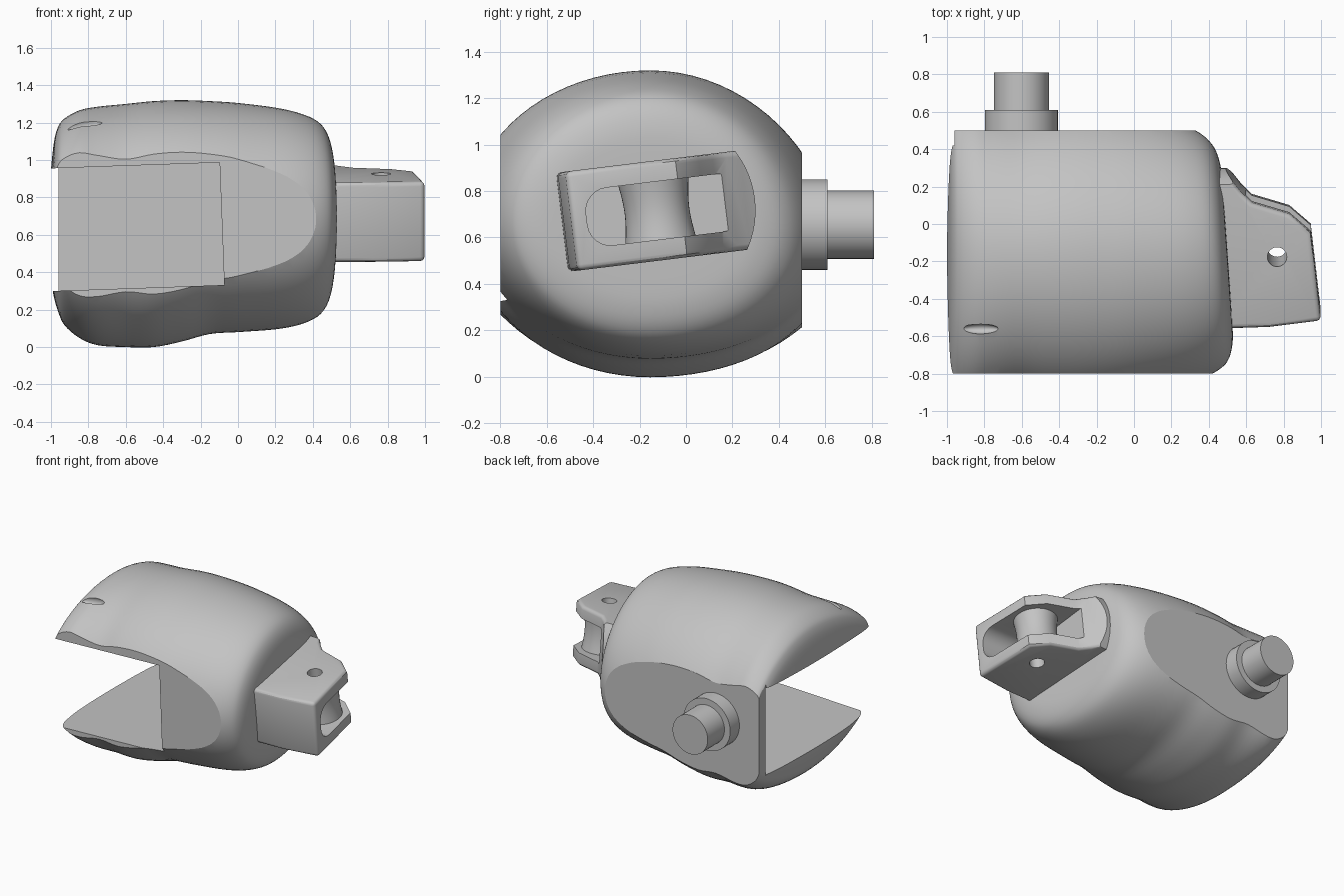
import bpy, bmesh, math
from mathutils import Matrix, Vector

cube = bpy.data.objects.get("Cube")
if cube:
    bpy.data.objects.remove(cube, do_unlink=True)

grey = bpy.data.materials.new("plain_grey")
grey.use_nodes = True
grey.diffuse_color = (0.55, 0.55, 0.55, 1)
grey.node_tree.nodes["Principled BSDF"].inputs["Base Color"].default_value = (0.55, 0.55, 0.55, 1)


def finish(name, bm):
    bmesh.ops.recalc_face_normals(bm, faces=bm.faces)
    mesh = bpy.data.meshes.new(name)
    bm.to_mesh(mesh)
    bm.free()
    mesh.materials.append(grey)
    ob = bpy.data.objects.new(name, mesh)
    bpy.context.collection.objects.link(ob)
    return ob


def skin(name, rings):
    """Join closed rings of points into a capped solid."""
    bm = bmesh.new()
    loops = [[bm.verts.new(p) for p in ring] for ring in rings]
    n = len(loops[0])
    for a, b in zip(loops, loops[1:]):
        for i in range(n):
            j = (i + 1) % n
            bm.faces.new((a[i], a[j], b[j], b[i]))
    bm.faces.new(loops[0])
    bm.faces.new(loops[-1])
    return finish(name, bm)


def prism(name, outline, lo, hi, axis="z"):
    place = {"x": lambda u, v, w: (w, u, v), "z": lambda u, v, w: (u, v, w)}[axis]
    return skin(name, [[place(u, v, w) for u, v in outline] for w in (lo, hi)])


def block(name, x0, x1, y0, y1, z0, z1):
    return prism(name, [(x0, y0), (x1, y0), (x1, y1), (x0, y1)], z0, z1)


def lathe(name, profile, matrix, seg=48):
    """Turn (radius, height) pairs about the local z axis."""
    turn = [2 * math.pi * i / seg for i in range(seg)]
    return skin(name, [[matrix @ Vector((r * math.cos(t), r * math.sin(t), h)) for t in turn]
                       for r, h in profile])


def apply_mod(ob, kind, **settings):
    bpy.context.view_layer.objects.active = ob
    mod = ob.modifiers.new("step", kind)
    for key, value in settings.items():
        setattr(mod, key, value)
    bpy.ops.object.modifier_apply(modifier=mod.name)


def cut(ob, cutter, operation="DIFFERENCE"):
    apply_mod(ob, "BOOLEAN", object=cutter, operation=operation, solver="EXACT")
    bpy.data.objects.remove(cutter, do_unlink=True)


def smooth(ob, angle):
    bpy.ops.object.select_all(action="DESELECT")
    ob.select_set(True)
    bpy.context.view_layer.objects.active = ob
    bpy.ops.object.shade_smooth_by_angle(angle=math.radians(angle))


def spline(points, steps):
    """Catmull-Rom curve through the points."""
    pts = [Vector(p) for p in points]
    out = []
    for i in range(len(pts) - 1):
        p0, p1, p2, p3 = pts[max(i - 1, 0)], pts[i], pts[i + 1], pts[min(i + 2, len(pts) - 1)]
        for s in range(steps):
            t = s / steps
            out.append(p1 + (p2 - p0) * (t / 2) + (2 * p0 - 5 * p1 + 4 * p2 - p3) * (t * t / 2)
                       + (3 * p1 - p0 - 3 * p2 + p3) * (t ** 3 / 2))
    return out + [pts[-1]]


# Body: oval sections along x, as (x, top, bottom, half width)
sections = [
    (-1, .95, .36, .45), (-.985, 1.09, .27, .72), (-.965, 1.17, .2, .79), (-.93, 1.22, .12, .82),
    (-.85, 1.265, .05, .83), (-.75, 1.285, .01, .8), (-.6, 1.3, 0, .77), (-.45, 1.315, 0, .785),
    (-.3, 1.32, .03, .785), (-.15, 1.315, .07, .77), (0, 1.305, .08, .75), (.2, 1.28, .095, .71),
    (.33, 1.25, .12, .67), (.42, 1.21, .16, .62), (.47, 1.15, .22, .56), (.495, 1.06, .31, .47),
    (.5, .95, .42, .36)]
SEG = 80
rings = []
for x, top, bottom, half in spline(sections, 4):
    lean = .07 * min(max((x - .1) / .35, 0), 1)
    ring = []
    for i in range(SEG):
        t = 2 * math.pi * i / SEG
        dy = half * math.cos(t)
        sag = .15 * max(dy, 0) ** 2
        ring.append((x - lean * dy, dy - .155,
                     (top + bottom) / 2 + (top - bottom) / 2 * math.sin(t) - sag))
    rings.append(ring)
body = skin("body", rings)

# Flat front and back of the body
cut(body, block("side_trim", -2, 2, -.8, .5, -1, 2), "INTERSECT")

# Deep mouth open to the front and the end, leaving a thin back wall
mouth = block("mouth_cutter", -1.2, -.062, -1, .42, .3, .955)
for v in mouth.data.vertices:
    x, y, z = v.co
    v.co = (x - .038 * z, y, z + .035 * (x + .97))
cut(body, mouth)

# Back wall stops slightly short of the jaw tips
cut(body, block("wall_end_trim", -1.2, -.96, .42, .7, -1, 2))

# Small oval dent on the upper jaw
bm = bmesh.new()
bmesh.ops.create_uvsphere(bm, u_segments=24, v_segments=12, radius=1,
                          matrix=Matrix.Translation((-.82, -.56, 1.185))
                          @ Matrix.Rotation(math.radians(-10), 4, "Y")
                          @ Matrix.Diagonal((.095, .028, .035, 1)))
cut(body, finish("dent_cutter", bm))
smooth(body, 22)

# Back peg with its collar
peg_frame = Matrix.Translation((-.602, .48, .655)) @ Matrix.Rotation(-math.pi / 2, 4, "X")
for name, radius, length in (("peg_collar", .195, .13), ("peg", .147, .33)):
    smooth(lathe(name, [(radius, 0), (radius, length)], peg_frame), 30)

# Lug: plan outline, softened, then trimmed by a rounded end
lug = prism("lug", [(.42, -.54), (.72, -.53), (1, -.495), (.945, -.02),
                    (.83, .08), (.63, .14), (.57, .2), (.49, .3), (.42, .3)], -.215, .215)
apply_mod(lug, "BEVEL", width=.025, segments=3, limit_method="ANGLE", angle_limit=math.radians(60))
arc = [math.radians(a) for a in range(-50, 51, 5)]
d_shape = [(-.8, -.35)] + [(.415 * math.cos(a) - .115, .415 * math.sin(a)) for a in arc] + [(-.8, .35)]
cut(lug, prism("lug_trim", d_shape, .2, 1.2, "x"), "INTERSECT")

# Pocket with rounded ends, open at the tip and the sloped flank
pocket = []
for cy, cz, r, start in ((.15, .065, .06, 0), (-.33, .025, .1, 90),
                         (-.33, -.025, .1, 180), (.15, -.065, .06, 270)):
    for step in range(0, 91, 15):
        a = math.radians(start + step)
        pocket.append((cy + r * math.cos(a), cz + r * math.sin(a)))
cut(lug, prism("pocket_cutter", pocket, .6, 1.2, "x"))

# Waisted pin between the plates
pin = lathe("lug_pin", [(.155 - .015 * math.cos(h * math.pi / 16), h * .14 / 8) for h in range(-8, 9)],
            Matrix.Translation((.765, -.125, 0)))

# Hole through plates and pin, then tilt both on the body
for part in (lug, pin):
    cut(part, lathe("bore_cutter", [(.052, -.4), (.052, .4)], Matrix.Translation((.765, -.15, 0)), 32))
    part.data.transform(Matrix.Translation((0, -.13, .715)) @ Matrix.Rotation(math.radians(7), 4, "X")
                        @ Matrix.Translation((0, .13, 0)))
    smooth(part, 30)
